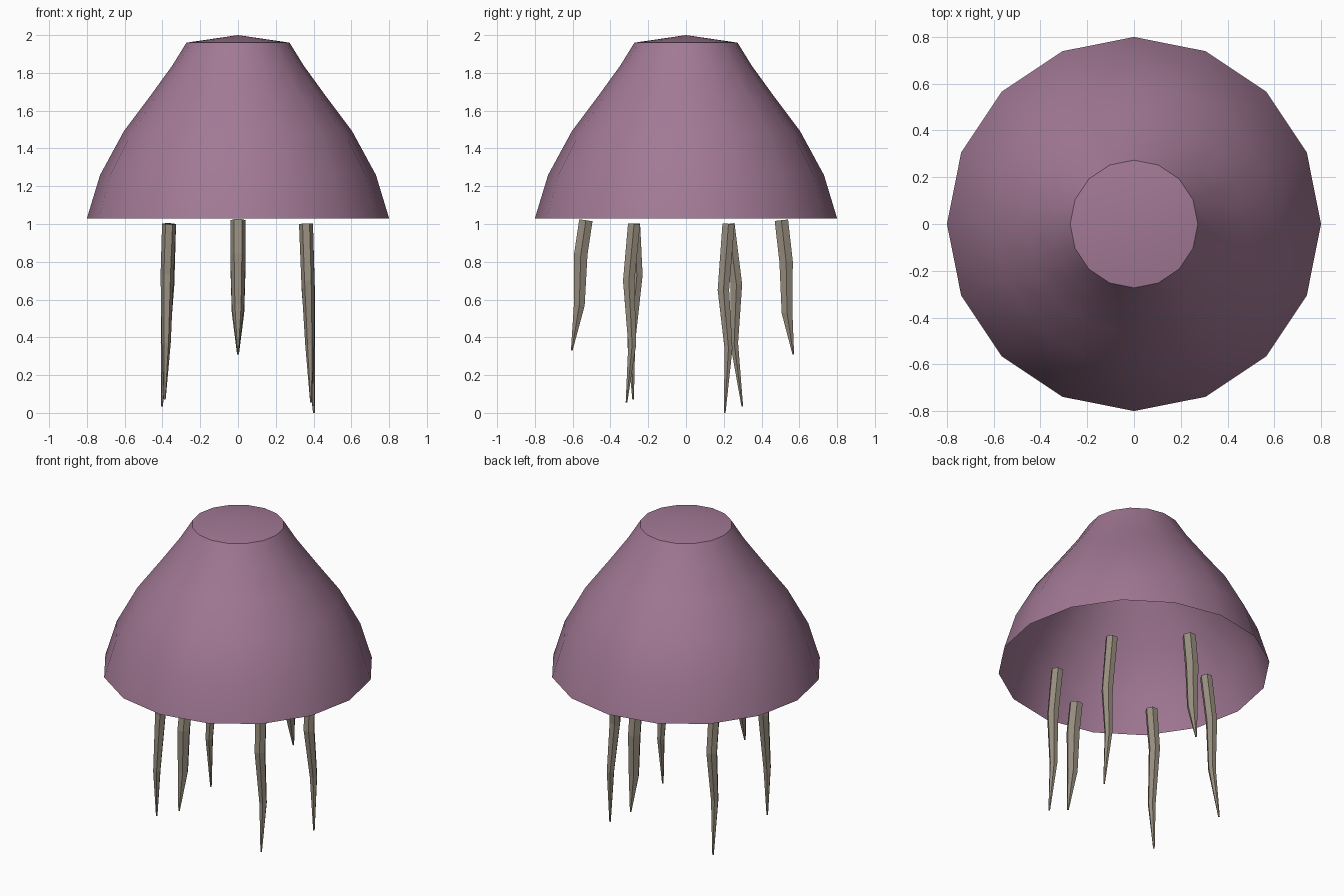
import bpy, bmesh, math
from mathutils import Vector

if "Cube" in bpy.data.objects:
    bpy.data.objects.remove(bpy.data.objects["Cube"])


def material(name, rgb):
    m = bpy.data.materials.new(name)
    m.diffuse_color = (*rgb, 1)
    m.use_nodes = True
    m.node_tree.nodes["Principled BSDF"].inputs["Base Color"].default_value = m.diffuse_color
    return m


def make_object(name, bm, mat):
    bmesh.ops.recalc_face_normals(bm, faces=bm.faces)
    me = bpy.data.meshes.new(name)
    bm.to_mesh(me)
    bm.free()
    me.materials.append(mat)
    ob = bpy.data.objects.new(name, me)
    bpy.context.collection.objects.link(ob)
    return ob


def bridge(bm, a, b):
    n = len(a)
    for i in range(n):
        j = (i + 1) % n
        bm.faces.new((a[i], a[j], b[j], b[i]))


mauve = material("dusty mauve", (0.36, 0.19, 0.30))
taupe = material("warm taupe", (0.31, 0.27, 0.21))

# Bell: open 16-sided shell with a shallow cone on top
SIDES = 16
profile = [(0.80, 1.03), (0.73, 1.26), (0.605, 1.49), (0.47, 1.67),
           (0.347, 1.84), (0.273, 1.96)]
bm = bmesh.new()
rings = []
for r, z in profile:
    rings.append([bm.verts.new((r * math.cos(2 * math.pi * i / SIDES),
                                r * math.sin(2 * math.pi * i / SIDES), z))
                  for i in range(SIDES)])
for a, b in zip(rings, rings[1:]):
    bridge(bm, a, b)
apex = bm.verts.new((0, 0, 2.0))
for i in range(SIDES):
    bm.faces.new((rings[-1][i], rings[-1][(i + 1) % SIDES], apex))
bell = make_object("bell", bm, mauve)
bpy.context.view_layer.objects.active = bell
bell.select_set(True)
bpy.ops.object.shade_smooth_by_angle(angle=math.radians(30))
bell.select_set(False)


# Tentacles: bent, tapering six-sided tubes
def tentacle(name, path, radii):
    pts = [Vector(p) for p in path]
    bm = bmesh.new()
    rings = []
    for k, p in enumerate(pts):
        t = (pts[min(k + 1, len(pts) - 1)] - pts[max(k - 1, 0)]).normalized()
        u = (Vector((1, 0, 0)) - t * t.x).normalized()
        v = t.cross(u)
        rings.append([bm.verts.new(p + radii[k] * (u * math.cos(i * math.pi / 3)
                                                   + v * math.sin(i * math.pi / 3)))
                      for i in range(6)])
    for a, b in zip(rings, rings[1:]):
        bridge(bm, a, b)
    bm.faces.new(rings[0])
    bm.faces.new(rings[-1])
    make_object(name, bm, taupe)


thick = (0.041, 0.041, 0.033, 0.005)
thin = (0.037, 0.035, 0.024, 0.005)
tentacle("front_tentacle", [(0, -0.53, 1.02), (0, -0.557, 0.84),
                            (0, -0.565, 0.57), (0, -0.605, 0.33)], thick)
tentacle("back_tentacle", [(0, 0.505, 1.02), (0, 0.53, 0.80),
                           (0, 0.535, 0.53), (0, 0.568, 0.31)], thick)
tentacle("front_left_tentacle", [(-0.365, -0.275, 1.0), (-0.375, -0.26, 0.73),
                                 (-0.38, -0.29, 0.37), (-0.388, -0.28, 0.07)], thin)
tentacle("front_right_tentacle", [(0.36, -0.275, 1.0), (0.37, -0.303, 0.70),
                                  (0.38, -0.285, 0.36), (0.387, -0.315, 0.055)], thin)
tentacle("back_left_tentacle", [(-0.365, 0.225, 1.0), (-0.372, 0.267, 0.68),
                                (-0.385, 0.255, 0.37), (-0.403, 0.298, 0.035)], thin)
tentacle("back_right_tentacle", [(0.36, 0.225, 1.0), (0.372, 0.198, 0.65),
                                 (0.385, 0.225, 0.34), (0.402, 0.205, 0.0)], thin)
